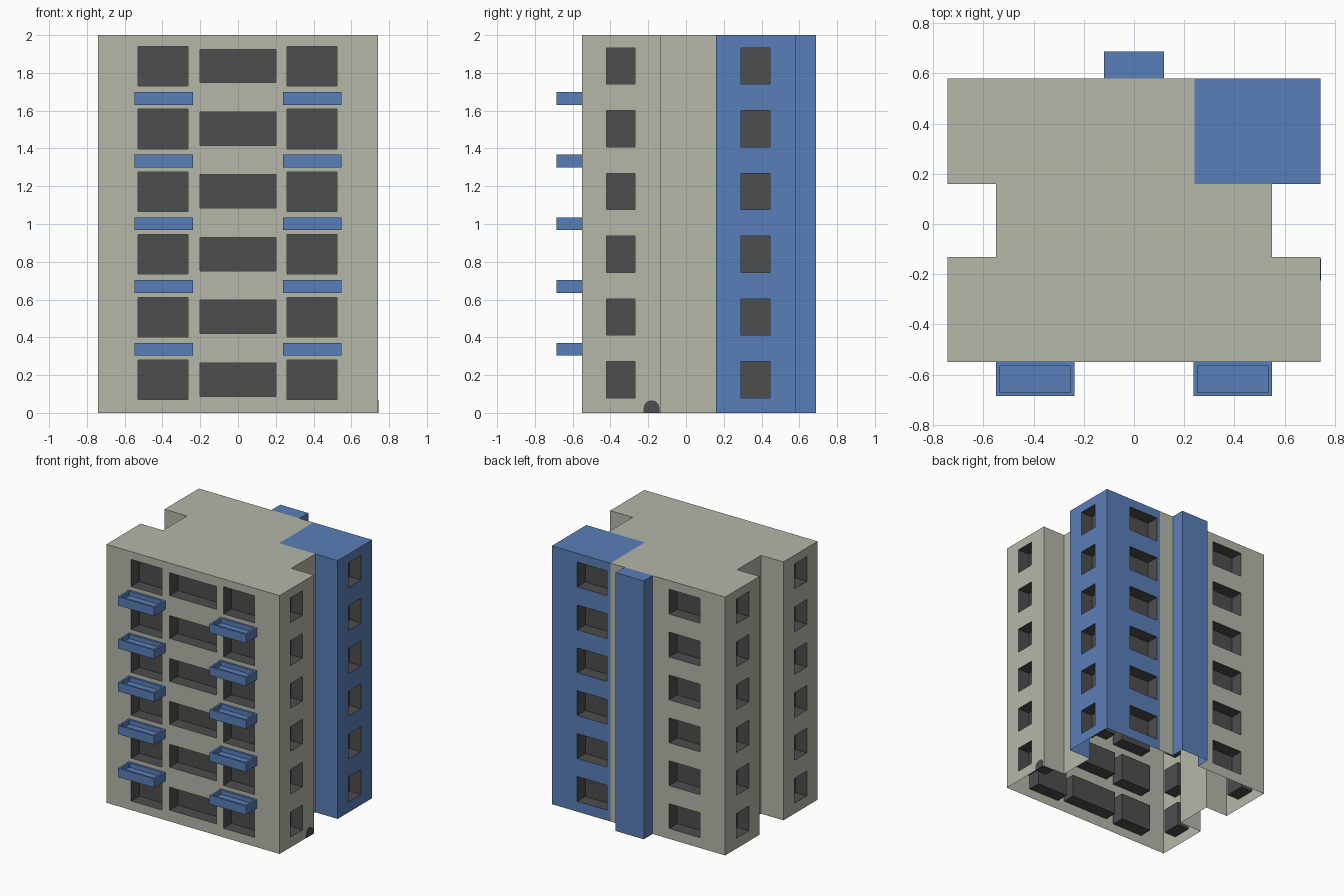
import bpy, bmesh, math
from mathutils import Vector

if "Cube" in bpy.data.objects:
    bpy.data.objects.remove(bpy.data.objects["Cube"])

H, FLOORS, STEP, DEPTH = 2.0, 6, 0.332, 0.1
X, XN = 0.742, 0.55                       # wing and notch half widths
YF, YN0, YN1, YB = -0.55, -0.132, 0.16, 0.58
XC, XT, YT = 0.24, 0.12, 0.688            # blue corner, stair tower


def material(name, rgb):
    m = bpy.data.materials.new(name)
    m.diffuse_color = (*rgb, 1)
    m.use_nodes = True
    m.node_tree.nodes["Principled BSDF"].inputs["Base Color"].default_value = m.diffuse_color
    return m


STONE = material("stone_grey", (0.462, 0.474, 0.397))
BLUE = material("facade_blue", (0.102, 0.212, 0.479))
DARK = material("window_dark", (0.075, 0.075, 0.075))

grey, corner, tower, windows, balconies, door = (bmesh.new() for _ in range(6))


def face(bm, pts):
    return bm.faces.new([bm.verts.new(p) for p in pts])


def wall(bm, p0, p1, bays=()):
    """Wall from p0 to p1 (outside on the right) with window bays (u0, u1, z0, z1)."""
    a, b = Vector((*p0, 0)), Vector((*p1, 0))
    length, d = (b - a).length, (b - a).normalized()
    inward = Vector((-d.y, d.x, 0)) * DEPTH

    def rect(u0, u1, z0, z1):
        return [a + d * u + Vector((0, 0, z)) for u, z in
                ((u0, z0), (u1, z0), (u1, z1), (u0, z1))]

    u = 0
    for u0, u1, z0, z1 in bays:
        face(bm, rect(u, u0, 0, H))                     # plain strip before the bay
        z = 0
        for i in range(FLOORS):
            lo, hi = z0 + i * STEP, z1 + i * STEP
            face(bm, rect(u0, u1, z, lo))               # band under the window
            o = rect(u0, u1, lo, hi)
            n = [p + inward for p in o]
            face(windows, n)                            # recessed pane and reveals
            for k in range(4):
                j = (k + 1) % 4
                face(windows, (o[k], o[j], n[j], n[k]))
            z = hi
        face(bm, rect(u0, u1, z, H))
        u = u1
    face(bm, rect(u, length, 0, H))


def roof(bm, x0, x1, y0, y1):
    face(bm, [(x0, y0, H), (x1, y0, H), (x1, y1, H), (x0, y1, H)])


# Grey body walls
wall(grey, (-X, YF), (X, YF), [(X - 0.53, X - 0.265, 0.07, 0.28),
                               (X - 0.2, X + 0.2, 0.088, 0.265),
                               (X + 0.26, X + 0.525, 0.07, 0.28)])
wall(grey, (X, YF), (X, YN0), [(0.13, 0.28, 0.08, 0.272)])
wall(grey, (X, YN0), (XN, YN0))
wall(grey, (XN, YN0), (XN, YN1))
wall(grey, (XC, YB), (XT, YB))
wall(grey, (-XT, YB), (-X, YB), [(0.14, 0.405, 0.08, 0.272)])
wall(grey, (-X, YB), (-X, YN1), [(0.135, 0.29, 0.08, 0.272)])
wall(grey, (-X, YN1), (-XN, YN1))
wall(grey, (-XN, YN1), (-XN, YN0))
wall(grey, (-XN, YN0), (-X, YN0))
wall(grey, (-X, YN0), (-X, YF), [(0.138, 0.288, 0.08, 0.272)])
roof(grey, -X, X, YF, YN0)
roof(grey, -XN, XN, YN0, YN1)
roof(grey, -X, XC, YN1, YB)

# Blue corner block
wall(corner, (XN, YN1), (X, YN1))
wall(corner, (X, YN1), (X, YB), [(0.13, 0.285, 0.08, 0.272)])
wall(corner, (X, YB), (XC, YB), [(0.216, 0.472, 0.08, 0.272)])
roof(corner, XC, X, YN1, YB)

# Blue stair tower
wall(tower, (XT, YB), (XT, YT))
wall(tower, (XT, YT), (-XT, YT))
wall(tower, (-XT, YT), (-XT, YB))
roof(tower, -XT, XT, YB, YT)


# Balcony trays: open-backed box, sunken top
def balcony(cx, z0):
    def ring(hx, y0, y1, z):
        return [Vector(p) for p in ((cx - hx, y0, z), (cx + hx, y0, z),
                                    (cx + hx, y1, z), (cx - hx, y1, z))]
    z1 = z0 + 0.068
    base, top = ring(0.156, -0.686, YF, z0), ring(0.156, -0.686, YF, z1)
    rim, tray = ring(0.141, -0.671, -0.565, z1), ring(0.141, -0.671, -0.565, z1 - 0.035)
    face(balconies, base[::-1])
    face(balconies, tray)
    for k in range(4):
        j = (k + 1) % 4
        if k != 2:
            face(balconies, (base[k], base[j], top[j], top[k]))
        face(balconies, (top[k], top[j], rim[j], rim[k]))
        face(balconies, (rim[k], rim[j], tray[j], tray[k]))


for i in range(5):
    for side in (-1, 1):
        balcony(side * 0.393, 0.303 + i * STEP)

# Small arched hatch at the foot of the right wall
arch = [(-0.182 + 0.043 * math.cos(t), 0.024 + 0.043 * math.sin(t))
        for t in (math.pi * k / 6 for k in range(7))]
arch = [(-0.139, 0)] + arch + [(-0.225, 0)]
hatch = face(door, [(X + 0.003, y, z) for y, z in arch])
ext = bmesh.ops.extrude_face_region(door, geom=[hatch])
bmesh.ops.translate(door, vec=(-DEPTH, 0, 0),
                    verts=[g for g in ext["geom"] if isinstance(g, bmesh.types.BMVert)])
bmesh.ops.recalc_face_normals(door, faces=door.faces)

for name, bm, mat in (("main_building", grey, STONE), ("corner_block", corner, BLUE),
                      ("stair_tower", tower, BLUE), ("window_recesses", windows, DARK),
                      ("balconies", balconies, BLUE), ("side_hatch", door, DARK)):
    bmesh.ops.remove_doubles(bm, verts=bm.verts, dist=1e-5)
    me = bpy.data.meshes.new(name)
    bm.to_mesh(me)
    bm.free()
    me.materials.append(mat)
    bpy.context.collection.objects.link(bpy.data.objects.new(name, me))
